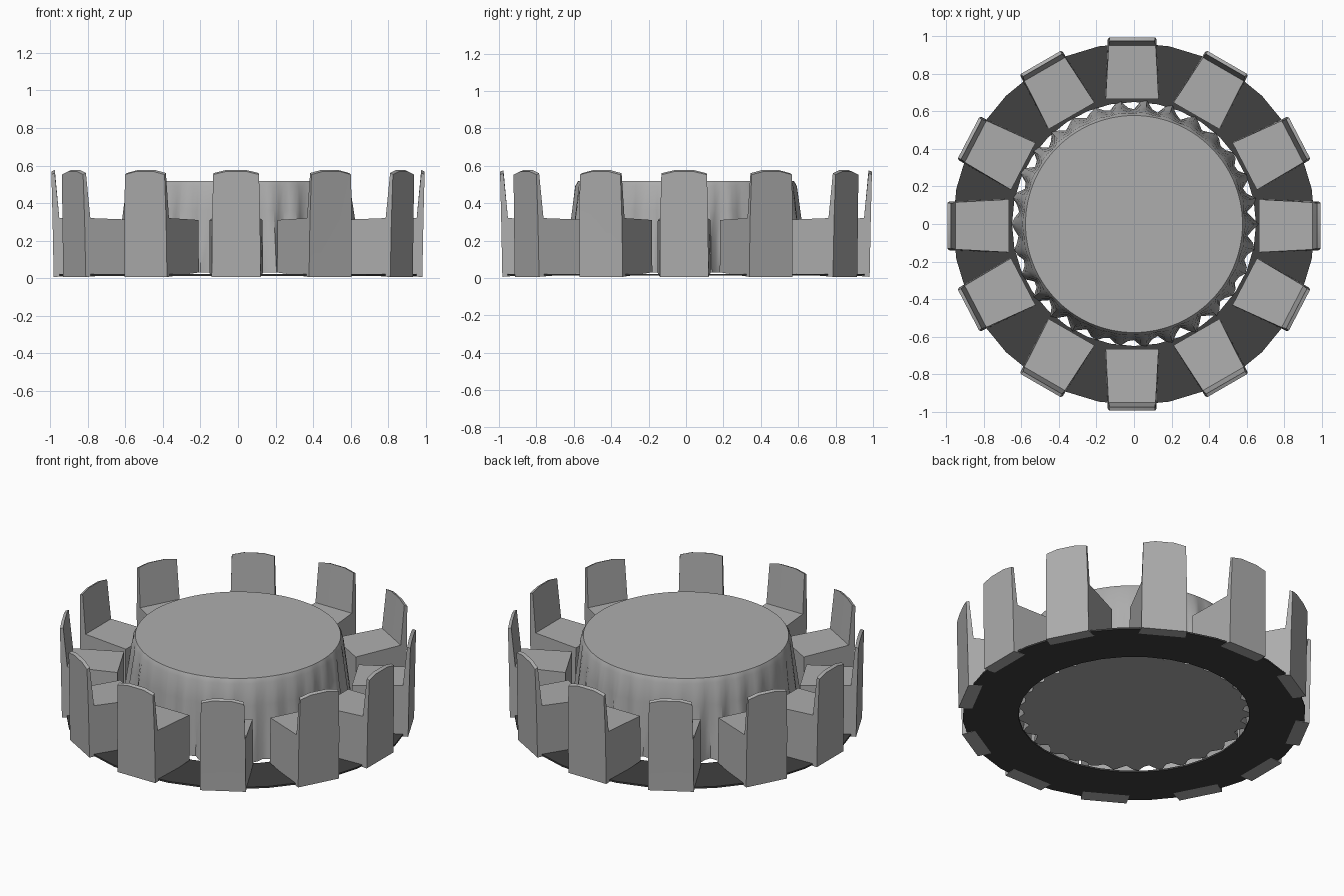
import bpy
import bmesh
from math import sin, cos, pi, radians

if "Cube" in bpy.data.objects:
    bpy.data.objects.remove(bpy.data.objects["Cube"], do_unlink=True)


def make_material(name, value):
    mat = bpy.data.materials.new(name)
    mat.use_nodes = True
    colour = (value, value, value, 1)
    mat.diffuse_color = colour
    mat.node_tree.nodes["Principled BSDF"].inputs["Base Color"].default_value = colour
    return mat


grey = make_material("light grey cloth", 0.42)
dark = make_material("dark grey floor", 0.052)


def finish(bm, name, mat, angle=None):
    bmesh.ops.recalc_face_normals(bm, faces=bm.faces)
    mesh = bpy.data.meshes.new(name)
    bm.to_mesh(mesh)
    bm.free()
    mesh.materials.append(mat)
    obj = bpy.data.objects.new(name, mesh)
    bpy.context.collection.objects.link(obj)
    if angle:
        bpy.ops.object.select_all(action="DESELECT")
        obj.select_set(True)
        bpy.context.view_layer.objects.active = obj
        bpy.ops.object.shade_smooth_by_angle(angle=radians(angle))
    return obj


def bridge(bm, a, b):
    for i in range(len(a)):
        j = (i + 1) % len(a)
        bm.faces.new((a[i], a[j], b[j], b[i]))


# Thin floor ring with an open centre
bm = bmesh.new()
SIDES = 32
loops = []
for r, z in ((0.65, 0.012), (0.965, 0.012), (0.965, 0.022), (0.65, 0.022)):
    loops.append([bm.verts.new((r * cos(2 * pi * i / SIDES), r * sin(2 * pi * i / SIDES), z))
                  for i in range(SIDES)])
for k in range(4):
    bridge(bm, loops[k], loops[(k + 1) % 4])
finish(bm, "floor_ring", dark)

# Tablecloth: flat top, pleats that deepen towards the hem, flat underside
bm = bmesh.new()
PLEATS, STEPS = 30, 4
count = PLEATS * STEPS
loops = []
for r, z, depth in ((0.578, 0.518, 0.0), (0.592, 0.49, 0.004), (0.605, 0.36, 0.012),
                    (0.62, 0.2, 0.022), (0.635, 0.03, 0.032)):
    loop = []
    for i in range(count):
        a = 2 * pi * i / count
        vary = 0.75 + 0.25 * sin(5 * a + 1)
        rr = r + depth * vary * cos(PLEATS * a + 0.6 * sin(3 * a))
        loop.append(bm.verts.new((rr * cos(a), rr * sin(a), z)))
    loops.append(loop)
for upper, lower in zip(loops, loops[1:]):
    bridge(bm, lower, upper)
bm.faces.new(loops[0])
bm.faces.new(loops[-1])
finish(bm, "tablecloth", grey, 45)

# Covered chair: side profile (radius, height, half width) swept across its width
PROFILE = ((0.665, 0.03, 0.143), (0.982, 0.006, 0.13), (0.988, 0.31, 0.128),
           (0.994, 0.568, 0.122), (0.976, 0.576, 0.12),
           (0.952, 0.32, 0.125), (0.665, 0.31, 0.141))


def make_chair(name, degrees):
    bm = bmesh.new()
    rows = []
    for t in (-1, -0.45, 0.45, 1):
        row = []
        for r, z, half in PROFILE:
            drop = 0.016 if abs(t) == 1 and z > 0.5 else 0
            row.append(bm.verts.new((r, t * half, z - drop)))
        rows.append(row)
    for a, b in zip(rows, rows[1:]):
        bridge(bm, a, b)
    bm.faces.new(rows[0])
    bm.faces.new(rows[-1])
    obj = finish(bm, name, grey, 30)
    obj.rotation_euler.z = radians(degrees)
    return obj


# Four chairs on the axes, set slightly off centre
for name, degrees in (("left", 0), ("back", 90), ("right", 180), ("front", 270)):
    chair = make_chair(f"{name}_chair", degrees)
    if name in ("left", "right"):
        chair.location.y = -0.01
    else:
        chair.location.x = -0.01

# Two chairs in each quarter between them
for side in (0, 180):
    for sign in (-1, 1):
        for angle in (27.5, 60):
            make_chair("chair_between", side + sign * angle)
